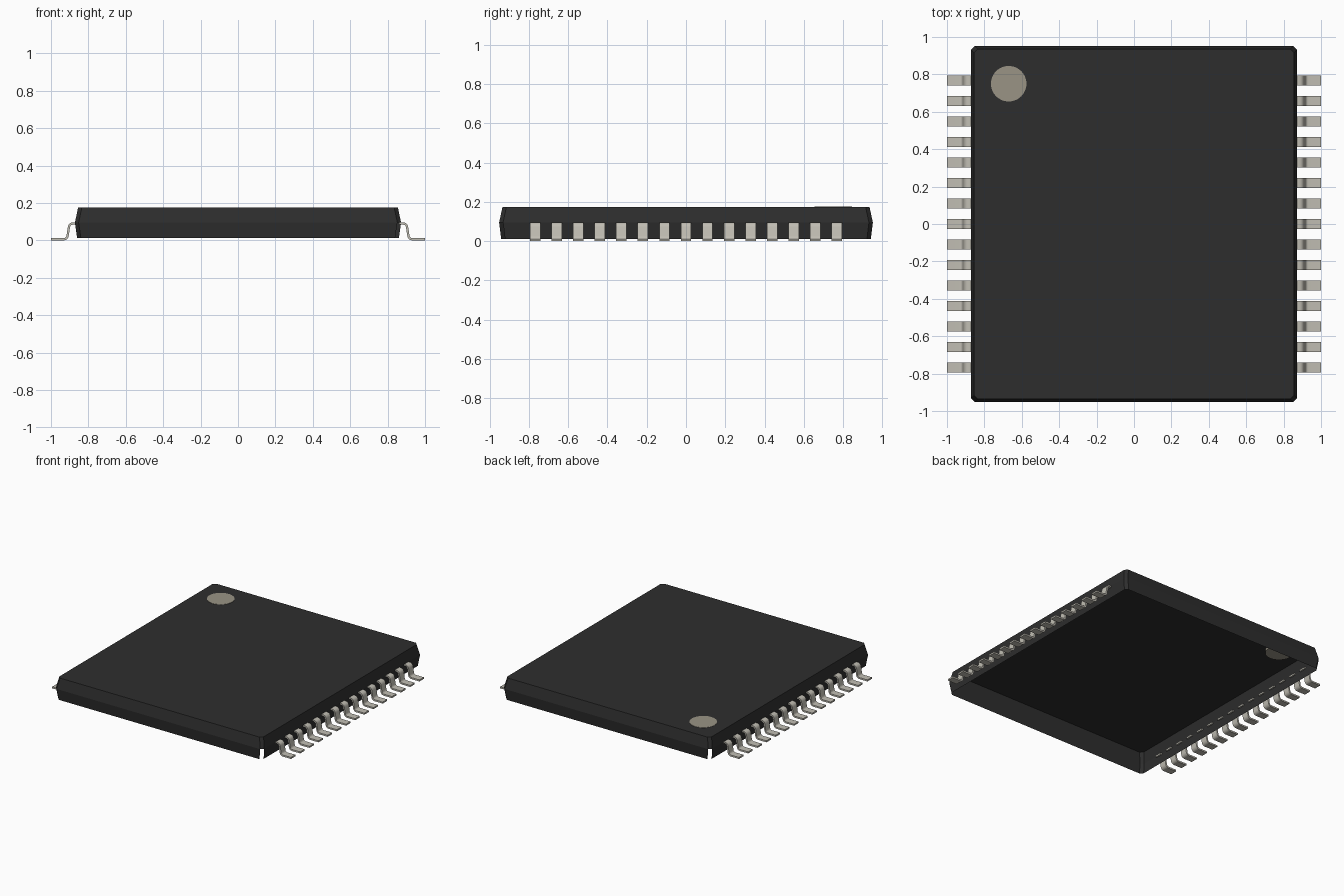
import bpy, bmesh, math
from mathutils import Vector

cube = bpy.data.objects.get("Cube")
if cube:
    bpy.data.objects.remove(cube)


def material(name, rgb):
    mat = bpy.data.materials.new(name)
    mat.use_nodes = True
    mat.diffuse_color = (*rgb, 1)
    mat.node_tree.nodes["Principled BSDF"].inputs["Base Color"].default_value = (*rgb, 1)
    return mat


black = material("black plastic", (0.027, 0.027, 0.027))
metal = material("tinned metal", (0.53, 0.51, 0.45))
tan = material("marker tan", (0.32, 0.295, 0.235))


def make_object(name, bm, mat):
    mesh = bpy.data.meshes.new(name)
    bm.to_mesh(mesh)
    bm.free()
    mesh.materials.append(mat)
    obj = bpy.data.objects.new(name, mesh)
    bpy.context.collection.objects.link(obj)
    return obj


# Package body: open-bottomed shell with chamfered corners, widest at the seam
def ring(bm, hx, hy, z, c=0.02):
    quarter = [(hx, hy - c), (hx - c, hy)]
    pts = []
    for sx, sy in ((1, 1), (-1, 1), (-1, -1), (1, -1)):
        corner = [(sx * x, sy * y) for x, y in quarter]
        pts += corner if sx * sy > 0 else corner[::-1]
    return [bm.verts.new((x, y, z)) for x, y in pts]


bm = bmesh.new()
bottom = ring(bm, 0.86, 0.942, 0.012)
seam = ring(bm, 0.872, 0.952, 0.095)
top = ring(bm, 0.855, 0.935, 0.175)
for low, high in ((bottom, seam), (seam, top)):
    for i in range(8):
        # Two opposite corners are left open below the seam
        if low is bottom and i in (2, 6):
            continue
        j = (i + 1) % 8
        bm.faces.new((low[i], low[j], high[j], high[i]))
bm.faces.new(top)
make_object("package_body", bm, black)

# Pin-one marker set into the top
bm = bmesh.new()
bmesh.ops.create_cone(bm, cap_ends=True, segments=48, radius1=0.095,
                      radius2=0.095, depth=0.022)
bmesh.ops.translate(bm, verts=bm.verts, vec=(-0.67, 0.75, 0.166))
make_object("pin_one_marker", bm, tan)


# Gull-wing pin: centre line with rounded bends, thickened and extruded
def rounded(points, radius, steps=5):
    pts = [Vector(p) for p in points]
    out = [pts[0]]
    for a, b, c in zip(pts, pts[1:], pts[2:]):
        start = b + (a - b).normalized() * radius
        end = b + (c - b).normalized() * radius
        for k in range(steps + 1):
            t = k / steps
            out.append(start * (1 - t) ** 2 + b * 2 * t * (1 - t) + end * t * t)
    return out + [pts[-1]]


def pin_mesh(bm, side, y, width=0.053, thick=0.012):
    line = rounded([(0.86, 0.09), (0.901, 0.09), (0.914, 0.006), (1.0, 0.006)], 0.02)
    upper, lower = [], []
    for i, p in enumerate(line):
        d = (line[min(i + 1, len(line) - 1)] - line[max(i - 1, 0)]).normalized()
        n = Vector((-d.y, d.x)) * thick / 2
        upper.append(p + n)
        lower.append(p - n)
    rows = []
    for u, l in zip(upper, lower):
        rows.append([bm.verts.new((side * q.x, y + s * width / 2, q.y))
                     for q, s in ((u, -1), (u, 1), (l, 1), (l, -1))])
    for a, b in zip(rows, rows[1:]):
        for i in range(4):
            j = (i + 1) % 4
            bm.faces.new((a[i], a[j], b[j], b[i]))
    bm.faces.new(rows[0])
    bm.faces.new(rows[-1])


# Fifteen pins along each long side
for side, name in ((1, "left_pins"), (-1, "right_pins")):
    bm = bmesh.new()
    for i in range(-7, 8):
        pin_mesh(bm, side, i * 0.1097)
    bmesh.ops.recalc_face_normals(bm, faces=bm.faces)
    obj = make_object(name, bm, metal)
    bpy.ops.object.select_all(action="DESELECT")
    obj.select_set(True)
    bpy.context.view_layer.objects.active = obj
    bpy.ops.object.shade_smooth_by_angle(angle=math.radians(35))
